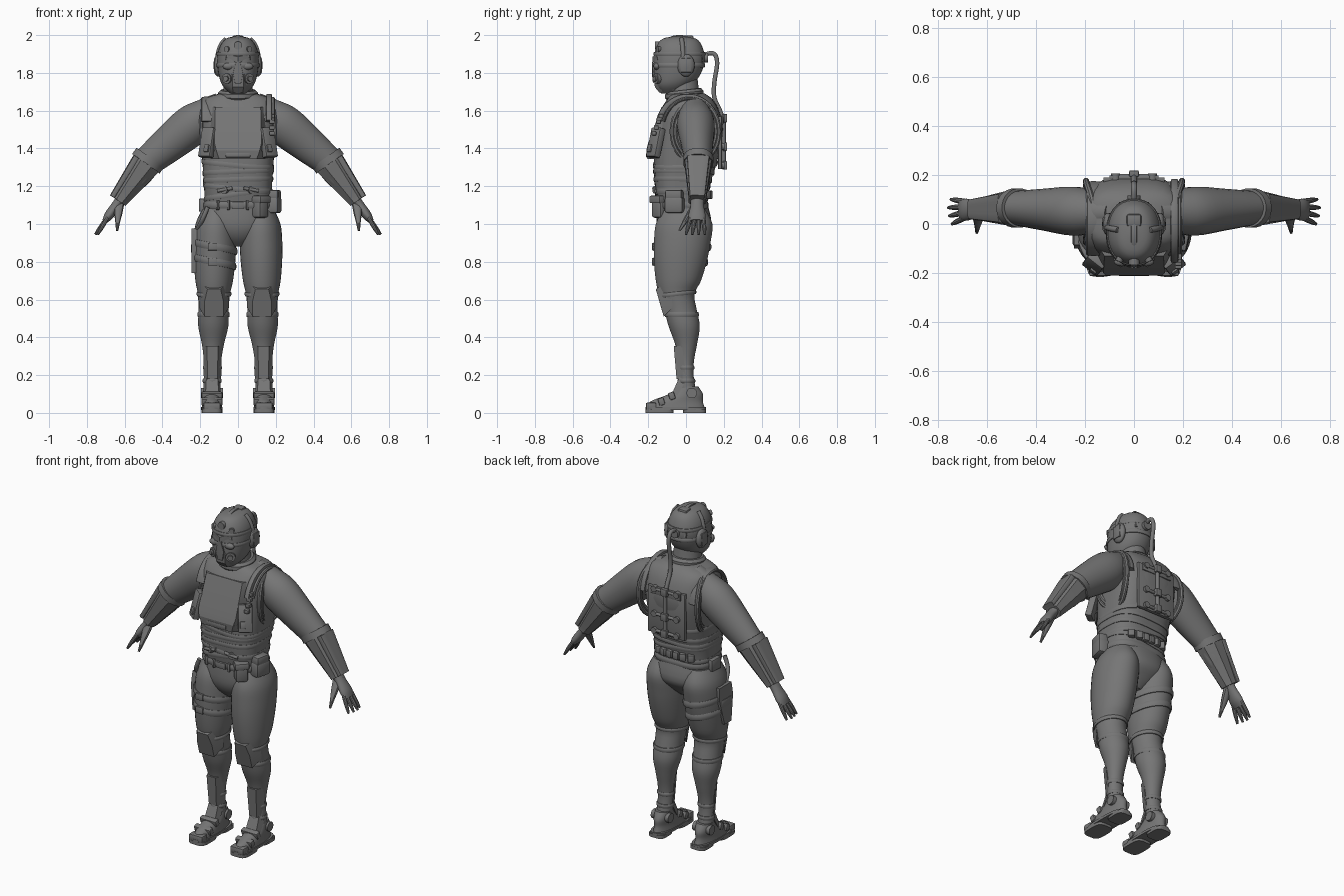
import bpy, bmesh, math
from math import sin, cos, radians
from mathutils import Vector, Matrix

default_cube = bpy.data.objects.get("Cube")
if default_cube:
    bpy.data.objects.remove(default_cube, do_unlink=True)

grey = bpy.data.materials.new("dark grey")
grey.use_nodes = True
grey.diffuse_color = (.18, .18, .18, 1)
grey.node_tree.nodes["Principled BSDF"].inputs["Base Color"].default_value = grey.diffuse_color
parts = []


def finish(name, bm, both):
    """Turn a bmesh into an object, optionally mirrored to the other side."""
    bmesh.ops.recalc_face_normals(bm, faces=bm.faces)
    mesh = bpy.data.meshes.new(name)
    bm.to_mesh(mesh)
    bm.free()
    mesh.materials.append(grey)
    ob = bpy.data.objects.new(name, mesh)
    bpy.context.collection.objects.link(ob)
    if both:
        ob.modifiers.new("mirror", "MIRROR").use_mirror_merge = False
    parts.append(ob)


def smooth(rows, steps=4):
    """Catmull-Rom through rows of numbers."""
    rows = [rows[0], *rows, rows[-1]]
    out = []
    for before, start, end, after in zip(rows, rows[1:], rows[2:], rows[3:]):
        for step in range(steps):
            t = step / steps
            out.append([b + t * ((c - a) + t * (2 * a - 5 * b + 4 * c - d + t * (3 * b - a - 3 * c + d))) / 2
                        for a, b, c, d in zip(before, start, end, after)])
    return out + [list(rows[-1])]


def sweep(name, path, both=False, level=False, segs=24, power=2, closed=False):
    """Skin rounded rings (x, y, z, half width, half depth) along a path."""
    bm, rings, count = bmesh.new(), [], len(path)
    extents = [max(axis) - min(axis) for axis in list(zip(*path))[:3]]
    reference = Vector((0, 0, 0))
    reference[1 if level else extents.index(min(extents))] = 1
    for i, (x, y, z, wide, deep) in enumerate(path):
        ahead = path[(i + 1) % count] if closed else path[min(count - 1, i + 1)]
        behind = path[i - 1] if closed else path[max(0, i - 1)]
        along = Vector((0, 0, 1)) if level else (Vector(ahead[:3]) - Vector(behind[:3])).normalized()
        u = reference.cross(along).normalized()
        v = along.cross(u)
        ring = []
        for k in range(segs):
            angle = math.tau * (k + .5) / segs
            c, s = cos(angle), sin(angle)
            reach = (abs(c) ** power + abs(s) ** power) ** (-1 / power)
            ring.append(bm.verts.new(Vector((x, y, z)) + u * wide * c * reach + v * deep * s * reach))
        rings.append(ring)
    for i in range(count if closed else count - 1):
        low, high = rings[i], rings[(i + 1) % count]
        for k in range(segs):
            bm.faces.new((low[k - 1], low[k], high[k], high[k - 1]))
    if not closed:
        bm.faces.new(rings[0])
        bm.faces.new(rings[-1])
    finish(name, bm, both)


def stack(name, rows, power=2, x=0, lean=0, both=False):
    """Body of level rings from rows (z, y, half width, half depth)."""
    rings = smooth([(x + lean * z, y, z, wide, deep) for z, y, wide, deep in rows])
    sweep(name, rings, both, level=True, segs=36, power=power)
    return rings, power


def surface(body, heading, z, out=0):
    """Point on a body; heading is in degrees from the front towards +x."""
    rings, power = body
    low, high = next(((a, b) for a, b in zip(rings, rings[1:]) if z <= b[2]), rings[-2:])
    t = max(0, (z - low[2]) / (high[2] - low[2]))
    x, y, _, wide, deep = [a + (b - a) * t for a, b in zip(low, high)]
    dx, dy = sin(radians(heading)), -cos(radians(heading))
    reach = out + (abs(dx / wide) ** power + abs(dy / deep) ** power) ** (-1 / power)
    return Vector((x + dx * reach, y + dy * reach, z))


def band(name, body, z, thick, tall, tilt=0, roll=0, both=False, flip=1):
    """Strap around a body, leaning front to back (tilt) or side to side (roll)."""
    path = []
    for heading in range(0, 360, 10):
        h = radians(heading)
        x, y, level = surface(body, heading, z + tilt * cos(h) + roll * sin(h))
        path.append((x * flip, y, level, thick, tall))
    sweep(name, path, both, segs=8, closed=True)


def rod(name, start, end, radius, both=False):
    sweep(name, [(*start, radius, radius), (*end, radius, radius)], both, segs=16)


def stud(name, body, heading, z, radius, out, both=False):
    """Round fitting standing out of a body."""
    rod(name, surface(body, heading, z, -.03), surface(body, heading, z, out), radius, both)


def cable(name, radius, points, both=False):
    sweep(name, smooth([(*p, radius, radius) for p in points]), both, segs=12)


def arch(name, x, centre, reach, thick, wide, both=False):
    """Strap bent over a body from front to back."""
    path = []
    for degrees in range(15, 180, 10):
        a = radians(degrees)
        path.append((x, centre[0] - reach[0] * cos(a), centre[1] + reach[1] * sin(a), thick, wide))
    sweep(name, path, both, segs=12, power=4)


def limb(name, start, end, rows, **options):
    """Tube between two joints from rows (fraction, half width, half depth)."""
    sweep(name, smooth([(*start.lerp(end, t), wide, deep) for t, wide, deep in rows]), True, **options)


def box(name, at, size, turn=0, lean=0, both=False):
    bm = bmesh.new()
    bmesh.ops.create_cube(bm, size=1, matrix=Matrix.Diagonal((*size, 1)))
    bmesh.ops.bevel(bm, geom=bm.edges[:], offset=min(size) / 5, segments=2, profile=.5, affect="EDGES")
    place = Matrix.Rotation(radians(turn), 4, "Z") @ Matrix.Rotation(radians(lean), 4, "X")
    bmesh.ops.transform(bm, matrix=Matrix.Translation(at) @ place, verts=bm.verts)
    finish(name, bm, both)


def gear(name, body, heading, z, size, out=0, both=False):
    """Box strapped to a body, facing outwards."""
    box(name, surface(body, heading, z, out), size, turn=heading, both=both)


def hull(name, x, points, both=False):
    """Convex plate, symmetric about x, from points (offset, y, z)."""
    bm = bmesh.new()
    for offset, y, z in points:
        for side in (offset, -offset):
            bm.verts.new((x + side, y, z))
    bmesh.ops.convex_hull(bm, input=bm.verts)
    finish(name, bm, both)


def ball(name, at, size, both=False):
    bm = bmesh.new()
    place = Matrix.Translation(at) @ Matrix.Diagonal((*size, 1))
    bmesh.ops.create_uvsphere(bm, u_segments=20, v_segments=12, radius=1, matrix=place)
    finish(name, bm, both)


# Trunk, seat, legs, neck and head
TRUNK = stack("vest", [(1.1, -.02, .175, .13), (1.2, -.02, .18, .145), (1.35, 0, .19, .17), (1.5, .02, .2, .175),
                       (1.6, .02, .2, .155), (1.66, .02, .18, .12), (1.69, .01, .1, .09)], power=3)
HIPS = stack("trousers_seat", [(.88, -.02, .04, .06), (.93, -.02, .12, .11), (1, -.01, .18, .145),
                               (1.12, -.02, .18, .13)], power=2.4)
LEG = stack("leg", [(.08, .01, .045, .05), (.2, 0, .045, .04), (.28, 0, .046, .043), (.37, 0, .06, .06),
                    (.46, -.01, .08, .083), (.55, -.03, .08, .086), (.63, -.05, .086, .095), (.7, -.04, .1, .12),
                    (.8, -.03, .11, .14), (.9, -.02, .113, .15), (1, -.01, .105, .15), (1.08, -.01, .07, .11)],
            x=.14, lean=-.02, both=True)
NECK = stack("neck", [(1.62, 0, .09, .085), (1.7, -.01, .08, .08), (1.78, -.02, .07, .08)])
HEAD = stack("head", [(1.69, -.08, .04, .05), (1.73, -.07, .08, .09), (1.78, -.05, .1, .12), (1.86, -.035, .11, .135),
                      (1.93, -.035, .1, .125), (1.98, -.035, .065, .09), (1.995, -.035, .01, .01)], power=2.2)
band("trouser_cuff", LEG, .63, .007, .012, tilt=-.01, both=True)

# Arms and hands
SHOULDER, ELBOW, WRIST = Vector((.2, .05, 1.56)), Vector((.48, .065, 1.33)), Vector((.63, .06, 1.12))
limb("upper_arm", SHOULDER, ELBOW, [(-.4, .05, .05), (-.15, .08, .08), (.15, .108, .1), (.6, .097, .085),
                                    (1, .08, .07)])
limb("forearm_and_palm", ELBOW, WRIST, [(-.1, .08, .07), (.4, .07, .06), (.9, .03, .04), (1.1, .025, .035),
                                        (1.35, .025, .045), (1.5, .015, .04)])
limb("forearm_guard", ELBOW, WRIST, [(0, .085, .075), (.1, .085, .075), (.9, .05, .05), (1, .045, .05)], segs=8)
limb("elbow_band", ELBOW, WRIST, [(-.1, .09, .08), (.05, .09, .08)])
outward = Vector((.05, 0, .035))
limb("forearm_plate", ELBOW + outward, WRIST + outward * .7, [(.05, .02, .06), (1, .015, .04)], power=5)
knuckles = WRIST.lerp(ELBOW, -.4)
for finger in range(4):
    spread = Vector((0, (finger - 1.5) / 45, 0))
    tip = Vector((.76 - abs(finger - 1.7) / 90, .05, .945))
    limb(f"finger_{finger + 1}", knuckles + spread, tip + spread * 1.5, [(0, .012, .012), (.6, .011, .011), (1, .006, .006)],
         segs=10)
limb("thumb", WRIST, Vector((.64, -.035, .965)), [(0, .02, .03), (.4, .017, .022), (.7, .013, .013), (1, .006, .006)],
     segs=10)

# Vest trim: armholes, shoulder straps, collar, waist wraps
for name, grow in ("armhole_outer", 1), ("armhole_inner", .87):
    loop = []
    for degrees in range(0, 360, 12):
        c, s = cos(radians(degrees)), sin(radians(degrees))
        loop.append((.195 - .03 * abs(s) ** 3, .05 + .125 * grow * c, 1.49 + .165 * grow * s, .013, .013))
    sweep(name, loop, True, segs=8, closed=True)
arch("shoulder_strap", .165, (.02, 1.5), (.145, .165), .01, .03, both=True)
arch("ammo_hose", .165, (.01, 1.5), (.16, .175), .015, .016)
band("collar", NECK, 1.685, .025, .026, tilt=-.01)
for number in range(5):
    roll = .02 * cos(number * 2.5)
    band(f"waist_wrap_{number + 1}", TRUNK, 1.15 + number / 24, .005, .014, tilt=roll / 2, roll=roll)

# Chest armour
hull("chest_plate", 0, [(.12, -.13, 1.62), (.14, -.1, 1.62), (.16, -.1, 1.5), (.125, -.2, 1.43), (.115, -.21, 1.39),
                        (.15, -.1, 1.36)])
hull("chest_lower_lip", 0, [(.115, -.21, 1.39), (.1, -.205, 1.345), (.16, -.13, 1.345), (.16, -.13, 1.38)])
box("side_chest_plate", (.16, -.16, 1.43), (.08, .04, .16), turn=38, lean=-14, both=True)
box("side_chest_pouch", (.165, -.19, 1.4), (.03, .02, .04), turn=38, lean=-14, both=True)
box("chest_inset", (0, -.2, 1.365), (.13, .022, .025))
for cell in range(4):
    box(f"strap_cell_{cell + 1}", (.18, -.17 + cell / 80, 1.48 + cell / 33), (.028, .025, .022))

# Back rig and breathing hose
box("back_panel", (0, .18, 1.43), (.25, .02, .28))
rod("spine_rod", (0, .2, 1.29), (0, .2, 1.56), .011)
for z in (1.31, 1.41, 1.56):
    box("spine_joint", (0, .205, z), (.04, .026, .045))
    rod("spine_crossbar", (-.075, .195, z), (.075, .195, z), .009)
    rod("crossbar_knob", (.075, .18, z), (.075, .205, z), .018, both=True)
box("hose_mount", (0, .19, 1.55), (.2, .015, .045))
cable("breathing_hose", .012, [(0, .08, 1.88), (0, .11, 1.9), (0, .15, 1.9), (0, .165, 1.85), (0, .15, 1.75),
                               (0, .15, 1.67), (0, .18, 1.6), (0, .2, 1.54)])
stud("hose_socket", HEAD, 180, 1.88, .026, .015)

# Belt and gear
band("belt", TRUNK, 1.1, .01, .02)
gear("buckle", TRUNK, 0, 1.1, (.06, .02, .036), out=.005)
for heading in (20, 40):
    gear("belt_loop", TRUNK, heading, 1.1, (.014, .016, .05), out=.01, both=True)
for heading in range(140, 221, 16):
    gear("back_pouch", TRUNK, heading, 1.155, (.037, .035, .045), out=.005)
stud("waist_clip", TRUNK, 27, 1.18, .02, .01, both=True)
rod("waist_clip_bar", (.03, -.17, 1.19), (.11, -.16, 1.175), .009, both=True)
gear("front_pouch", TRUNK, 45, 1.09, (.07, .07, .115))
gear("front_pouch_flap", TRUNK, 45, 1.13, (.08, .08, .04))
gear("hip_pouch", TRUNK, 78, 1.1, (.1, .07, .085), out=.015)
gear("hip_pouch_flap", TRUNK, 78, 1.155, (.09, .06, .05), out=.015)
gear("right_hip_pouch", TRUNK, -95, 1.1, (.08, .04, .07), out=.01)
hull("holster", -.22, [(.025, y, z) for y, z in
                       [(-.085, .975), (.03, .975), (-.1, .9), (.03, .9), (-.085, .74), (-.02, .74)]])
box("holster_flap", (-.225, -.04, .87), (.05, .1, .05))
cable("holster_strap", .012, [(-.16, -.14, 1.09), (-.19, -.13, 1.02), (-.22, -.06, .96)])
for z in (.8, .88):
    band("thigh_strap", LEG, z, .008, .02, roll=.025, flip=-1)
    box("strap_buckle", (-.135, -.17, z), (.05, .02, .04))

# Knee pads, shin guards and shoes
hull("knee_pad", .127, [(.055, -.13, .675), (.035, -.16, .655), (.05, -.14, .59), (.08, -.08, .645),
                        (.08, -.07, .56), (.05, -.118, .51)], both=True)
band("knee_strap", LEG, .52, .006, .014, both=True)
hull("shin_guard", .135, [(.05, -.02, .355), (.03, -.065, .355), (.025, -.05, .18), (.046, 0, .18)], both=True)
for z in (.17, .24):
    band("ankle_band", LEG, z, .006, .012, both=True)
hull("instep_flap", .137, [(.03, -.035, .19), (.035, -.075, .1), (.045, 0, .17), (.045, -.05, .085)], both=True)
stack("shoe_upper", [(.025, -.055, .054, .155), (.06, -.05, .05, .14), (.1, 0, .047, .09), (.14, .015, .045, .05)],
      x=.138, both=True)
stack("sole", [(.015, -.055, .057, .16), (.03, -.055, .057, .16)], power=3, x=.138, both=True)
stack("sole_front", [(0, -.14, .055, .075), (.02, -.14, .055, .075)], power=4, x=.138, both=True)
stack("heel", [(0, .045, .05, .06), (.02, .045, .05, .06)], power=4, x=.138, both=True)
box("toe_cap", (.138, -.185, .035), (.09, .055, .04), both=True)
for y, z in (-.13, .06), (-.075, .09):
    box("shoe_strap", (.138, y, z), (.11, .032, .04), lean=20, both=True)
rod("ankle_disc", (.08, .03, .105), (.196, .03, .105), .028, both=True)

# Helmet, headset and mask
band("helmet_brim", HEAD, 1.9, .006, .012)
band("mask_strap", HEAD, 1.84, .006, .012)
arch("helmet_crest", 0, (-.035, 1.86), (.13, .135), .006, .012)
arch("helmet_rib", .05, (-.035, 1.85), (.12, .122), .006, .012, both=True)
box("headset_block", (0, .015, 1.975), (.06, .05, .045))
ball("ear_cup", (.106, 0, 1.84), (.024, .046, .06), both=True)
box("ear_cup_cap", (.118, 0, 1.84), (.02, .055, .075), both=True)
cable("headset_band", .012, [surface(HEAD, 100, z) for z in (1.85, 1.9, 1.95, 1.98)], both=True)
stud("headlamp", HEAD, 0, 1.945, .022, .01)
stud("side_lamp", HEAD, 28, 1.925, .015, .01, both=True)
hull("brow_guard", 0, [(0, -.178, 1.885), (0, -.178, 1.855), (.06, -.155, 1.9), (.065, -.15, 1.87), (.1, -.09, 1.89),
                       (.1, -.09, 1.86)])
ball("goggle", surface(HEAD, 23, 1.835, -.005), (.032, .018, .019), both=True)
hull("nose_guard", 0, [(.01, -.18, 1.86), (.026, -.175, 1.8), (0, -.18, 1.79), (.016, -.175, 1.745), (.03, -.12, 1.8)])
hull("jaw_mask", 0, [(.03, -.17, 1.79), (.09, -.115, 1.825), (.1, -.05, 1.79), (.075, -.11, 1.735),
                     (.03, -.165, 1.725), (.025, -.14, 1.695), (.06, -.06, 1.705)])
stud("filter", HEAD, 30, 1.77, .027, .01, both=True)
stud("filter_cap", HEAD, 30, 1.77, .015, .02, both=True)

# Smooth shading with crisp edges
bpy.ops.object.select_all(action="DESELECT")
for ob in parts:
    ob.select_set(True)
bpy.context.view_layer.objects.active = parts[0]
bpy.ops.object.shade_smooth_by_angle(angle=radians(35))
